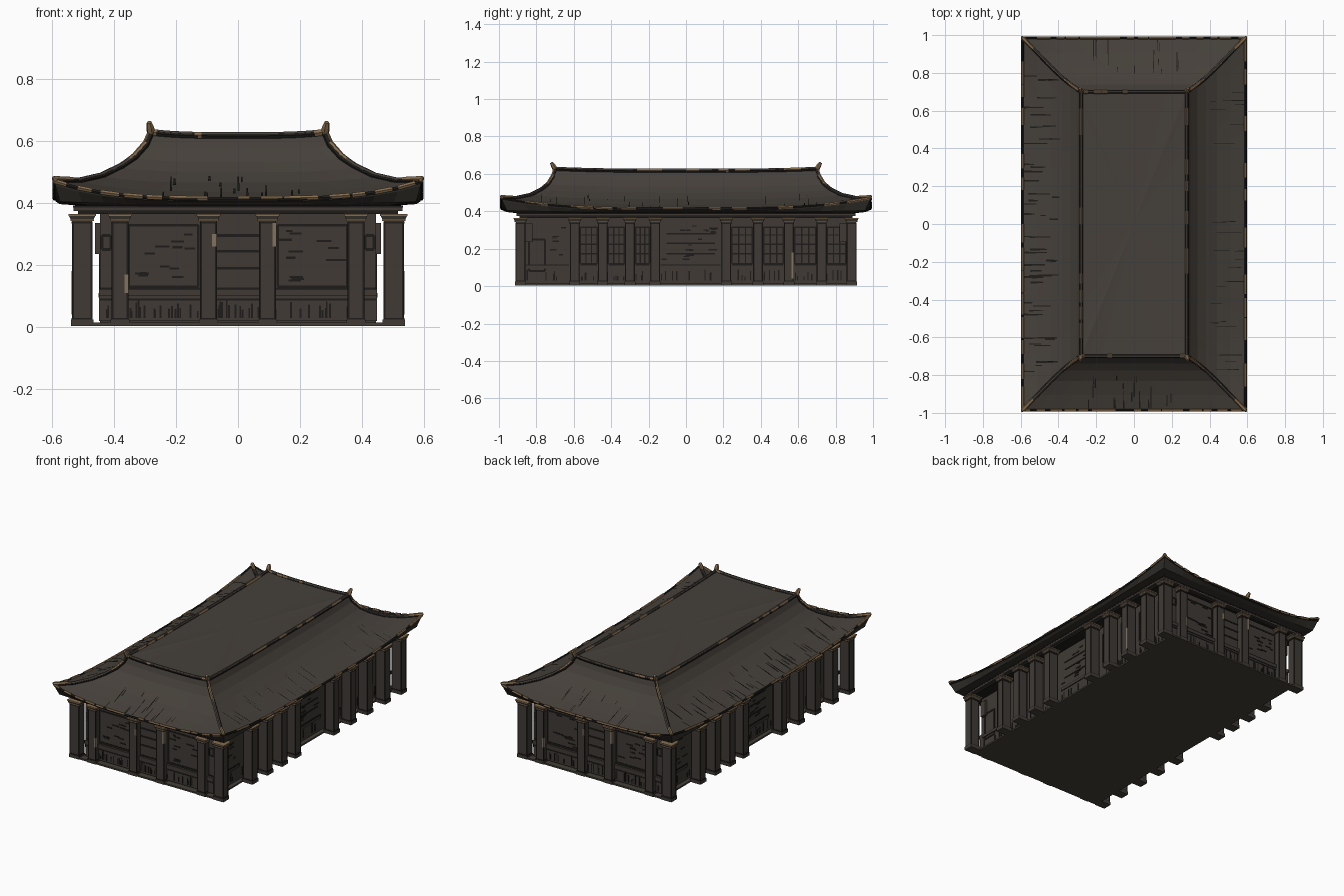
import bpy, bmesh, random
from mathutils import Vector

random.seed(4)
if "Cube" in bpy.data.objects:
    bpy.data.objects.remove(bpy.data.objects["Cube"])

def make_mat(name, *rgb):
    m = bpy.data.materials.new(name)
    m.use_nodes = True
    m.diffuse_color = (*rgb, 1)
    m.node_tree.nodes["Principled BSDF"].inputs["Base Color"].default_value = (*rgb, 1)
    return m

ROOF = make_mat("roof grey brown", .060, .051, .042)
WALL = make_mat("wall brown", .050, .042, .035)
SHADE = make_mat("eave shade", .032, .029, .023)
FLOOR = make_mat("floor underside", .056, .050, .037)
DARK = make_mat("near black", .013, .012, .010)
GOLD = make_mat("worn gold", .235, .150, .075)
TAN = make_mat("pale worn wood", .22, .17, .115)

def finish(name, bm, *mats):
    me = bpy.data.meshes.new(name)
    bm.to_mesh(me)
    for m in mats:
        me.materials.append(m)
    bpy.context.collection.objects.link(bpy.data.objects.new(name, me))

parts = {}

def box(part, mat, x0, x1, y0, y1, z0, z1, taper=1.0):
    """Add a box to a named part; taper scales its lower end."""
    bm = parts.setdefault(part, (bmesh.new(), mat))[0]
    c = Vector((x0 + x1, y0 + y1, z0 + z1)) / 2
    for v in bmesh.ops.create_cube(bm, size=1)['verts']:
        k = taper if v.co.z < 0 else 1
        v.co = c + Vector((v.co.x * abs(x1 - x0) * k, v.co.y * abs(y1 - y0) * k, v.co.z * (z1 - z0)))

# Roof rings from the deck down and under the eave: half x, half y, height, corner lift
RINGS = [(.28, .70, .616, .010), (.298, .712, .575, .010), (.335, .738, .532, .012),
         (.38, .775, .499, .015), (.44, .832, .465, .020), (.51, .905, .437, .032), (.59, .985, .413, .055)]
UNDER = [(.588, .982, .405, .050), (.574, .958, .396, .008), (.45, .88, .387, 0)]
LAST, N = len(RINGS) - 1, 16

def ring_point(ring, side, t):
    hx, hy, z, lift = ring
    z += lift * abs(t) ** 3.5
    return Vector([(hx, t * hy, z), (-t * hx, hy, z), (-hx, -t * hy, z), (t * hx, -hy, z)][side])

def slope_point(r, side, along):
    """Point on a slope at ring position r and distance along the eave."""
    i = min(int(r), LAST - 1)
    ring = [a + (b - a) * (r - i) for a, b in zip(RINGS[i], RINGS[i + 1])]
    return ring_point(ring, side, along / ring[1 - side % 2])

# Roof shell
bm = bmesh.new()
ts = [-1 + 2 * k / N for k in range(N + 1)]
loops = [[bm.verts.new(ring_point(r, s, t)) for s in range(4) for t in ts[:-1]] for r in RINGS + UNDER]
for i, (upper, lower) in enumerate(zip(loops, loops[1:])):
    for k in range(4 * N):
        f = bm.faces.new((upper[k - 1], lower[k - 1], lower[k], upper[k]))
        f.material_index = int(i >= LAST)
centre = bm.verts.new((0, 0, .617))
for k in range(4 * N):
    bm.faces.new((centre, loops[0][k - 1], loops[0][k]))
bm.faces.new(loops[-1]).material_index = 1
bmesh.ops.recalc_face_normals(bm, faces=bm.faces)
finish("curved_roof", bm, ROOF, SHADE)

# Dark cracks running down the roof slopes
bm = bmesh.new()
for side, amount, reach, width in ((0, 24, .8, .002), (1, 14, .25, .003), (2, 46, .8, .0048), (3, 16, .25, .004)):
    for _ in range(amount):
        a, r = random.uniform(-reach, reach), random.uniform(3.2, 5.4)
        end = min(r + random.uniform(.4, 1.8), LAST - .1)
        w = width * random.uniform(.6, 1.2)
        corners = [(r, a - w * .6), (end, a - w), (end, a + w), (r, a + w * .6)]
        f = bm.faces.new([bm.verts.new(slope_point(p, side, q) + Vector((0, 0, .004))) for p, q in corners])
        f.normal_update()
        if f.normal.z < 0:
            f.normal_flip()
finish("roof_cracks", bm, DARK)

# Ridges, deck border and eave rim as tubes with upturned tips
curve = bpy.data.curves.new("roof_trim", 'CURVE')
curve.dimensions = '3D'
curve.bevel_depth, curve.bevel_resolution, curve.use_fill_caps = 1, 1, True
TRIM = [ROOF, DARK, GOLD]
for m in TRIM:
    curve.materials.append(m)

def tube(pts, radii, mat):
    sp = curve.splines.new('POLY')
    sp.points.add(len(pts) - 1)
    for p, co, p.radius in zip(sp.points, pts, radii):
        p.co = (*co, 1)
    sp.material_index = TRIM.index(mat)
    sp.use_smooth = False

up = Vector((0, 0, .006))
for side in range(4):
    hip = [ring_point(r, side, 1) for r in RINGS]
    out = Vector((1 if hip[0].x > 0 else -1, 1 if hip[0].y > 0 else -1, 0))
    tube(hip, [.011] * LAST + [.009], DARK)
    tube([p + up for p in hip], [.008] * (LAST + 1), ROOF)
    # Upturned horns and worn hips
    tube([hip[0], hip[0] + Vector((out.x * .003, out.y * .010, .018)),
          hip[0] + Vector((out.x * .006, out.y * .020, .034))], [.014, .013, .008], GOLD)
    tube([p + up * 1.5 for p in hip[:4]], [.0085, .0085, .0075, .004], GOLD)
    tube([hip[-2].lerp(hip[-1], .3) + up * 1.2, hip[-1] + up * 1.4,
          hip[-1] + out * .006 + up * 2.3], [.009, .012, .005], GOLD)
    for ring, r in ((RINGS[0], .010), (RINGS[-1], .007)):
        tube([ring_point(ring, side, t) for t in ts], [r] * (N + 1), DARK)
    tube([ring_point(RINGS[0], side, t) + up for t in ts], [.007] * (N + 1), ROOF)
    # Worn gold patches along the deck border and the eave
    for ring, r, chance in ((RINGS[-1], .0082, .85), (RINGS[0], .0112, .15 if side % 2 else .55)):
        for a in ts[:-1]:
            if random.random() < chance:
                b = min(a + random.uniform(.06, .13), 1)
                tube([ring_point(ring, side, t) + up * .35 for t in (a, b)], [r, r], GOLD)
holder = bpy.data.objects.new("trim_curve", curve)
bpy.context.collection.objects.link(holder)
trim_mesh = bpy.data.meshes.new_from_object(holder.evaluated_get(bpy.context.evaluated_depsgraph_get()))
bpy.data.objects.remove(holder)
bpy.context.collection.objects.link(bpy.data.objects.new("roof_ridges", trim_mesh))

# Floor, hall body and lintel
HALL = {'x': .444, 'y': .87}
box("floor", FLOOR, -.47, .47, -.91, .91, .004, .014)
box("hall_body", WALL, -.444, .444, -.87, .87, .014, .387)
box("lintel", WALL, -.53, .53, -.905, .905, .374, .385)
box("lintel_top_line", DARK, -.531, .531, -.906, .906, .385, .391)
box("lintel_shadow", DARK, -.515, .515, -.89, .89, .364, .374)

def column(x, y, w):
    def layer(part, mat, grow, z0, z1, taper=1.0):
        hx, hy = w / 2 + grow, .025 + grow
        box(part, mat, x - hx, x + hx, y - hy, y + hy, z0, z1, taper)
    layer("columns", WALL, 0, .012, .35)
    layer("column_feet", FLOOR, .004, .004, .009)
    layer("column_bases", WALL, .004, .009, .024)
    layer("column_base_lines", DARK, .002, .024, .029)
    layer("column_necks", DARK, .002, .333, .340)
    layer("capital_undersides", GOLD, .006, .342, .346)
    layer("column_capitals", WALL, .011, .346, .360, .85)
    layer("capital_edges", GOLD, .012, .358, .364)
    # Dark lines along the four arrises
    for i in (-1, 1):
        for j in (-1, 1):
            cx, cy = x + i * (w / 2 - .002), y + j * .023
            box("column_arrises", DARK, cx - .003, cx + .003, cy - .003, cy + .003, .029, .333)

def bar(s, axis, a0, a1, z0, z1, mat=DARK, part="wall_lines", depth=.003):
    """Thin plate on a side wall (axis x) or an end wall (axis y)."""
    across = (s * HALL[axis], s * (HALL[axis] + depth))
    along = (s * a0, s * a1)
    box(part, mat, *(across + along if axis == 'x' else along + across), z0, z1)

def frame(s, axis, a0, a1, z0, z1, w=.009):
    for p in (0, 1):
        a, z = (a0, a1)[p], (z0, z1)[p]
        bar(s, axis, a - w / 2, a + w / 2, z0, z1)
        bar(s, axis, a0, a1, z - w / 2, z + w / 2)

def cracks(s, axis, a0, a1, amount):
    for _ in range(amount):
        a, z = random.uniform(a0, a1 - .04), random.uniform(.14, .32)
        bar(s, axis, a, a + random.uniform(.02, .05), z, z + .0065)

SIDE_Y = [-.885, -.595, -.445, -.30, -.165, .215, .385, .55, .725, .885]
for s in (1, -1):
    # Long side: free-standing columns, lattice windows and planked wide bay
    for y in SIDE_Y:
        column(s * .502, s * y, .064)
    box("worn_patches", TAN, s * .530, s * .5365, s * .565, s * .578, .04, .18)
    for a, b in zip(SIDE_Y, SIDE_Y[1:]):
        a, b = a + .03, b - .03
        bar(s, 'x', a, b, .095, .11, WALL, "sill_rails", .006)
        bar(s, 'x', a, b, .109, .116)
        if b - a > .25:
            for z in (.17, .225, .275):
                bar(s, 'x', a + .03, b - .03, z, z + .008)
            cracks(s, 'x', a, b, 18)
        elif b - a > .2:
            frame(s, 'x', -.84, -.755, .08, .25, .011)
            cracks(s, 'x', -.74, b, 6)
        else:
            frame(s, 'x', a, b, .12, .315)
            for k in (1, 2):
                y = a + (b - a) * k / 3
                bar(s, 'x', y - .0035, y + .0035, .12, .315)
            for z in (.17, .22, .27):
                bar(s, 'x', a, b, z, z + .007)
    # End wall: engaged columns, panels, planked centre bay and dado
    for x in (-.38, -.095, .095, .38):
        column(s * x, s * .885, .052)
    for x, z0, z1 in ((-.124, .26, .335), (.352, .11, .17), (.07, .26, .30)):
        box("worn_patches", TAN, s * x, s * (x + .013), s * .90, s * .9125, z0, z1)
    bar(s, 'y', -.447, .447, .02, .10, WALL, "end_dado", .010)
    bar(s, 'y', -.447, .447, .10, .122, WALL, "end_rails", .016)
    for z, depth in ((.121, .003), (.085, .012)):
        bar(s, 'y', -.445, .445, z, z + .007, depth=depth)
    for a in (-.352, .128):
        frame(s, 'y', a, a + .224, .13, .328)
        cracks(s, 'y', a, a + .22, 12)
    for z in (.185, .24, .29):
        bar(s, 'y', -.07, .07, z, z + .009)
    for x in (-.438, .41):
        frame(s, 'y', x, x + .028, .25, .295)
    # Upright cracks in the dados
    for axis, reach, amount, depth in (('x', .86, 60, .003), ('y', .43, 45, .0125)):
        for _ in range(amount):
            a = random.uniform(-reach, reach)
            bar(s, axis, a, a + .006, .03, random.uniform(.05, .09), depth=depth)
    # Small brackets reaching from the hall toward the corner columns
    for y in (-.84, .84):
        box("corner_brackets", WALL, s * .44, s * .460, y - .02, y + .02, .235, .335)

for part, (bm, mat) in parts.items():
    finish(part, bm, mat)
